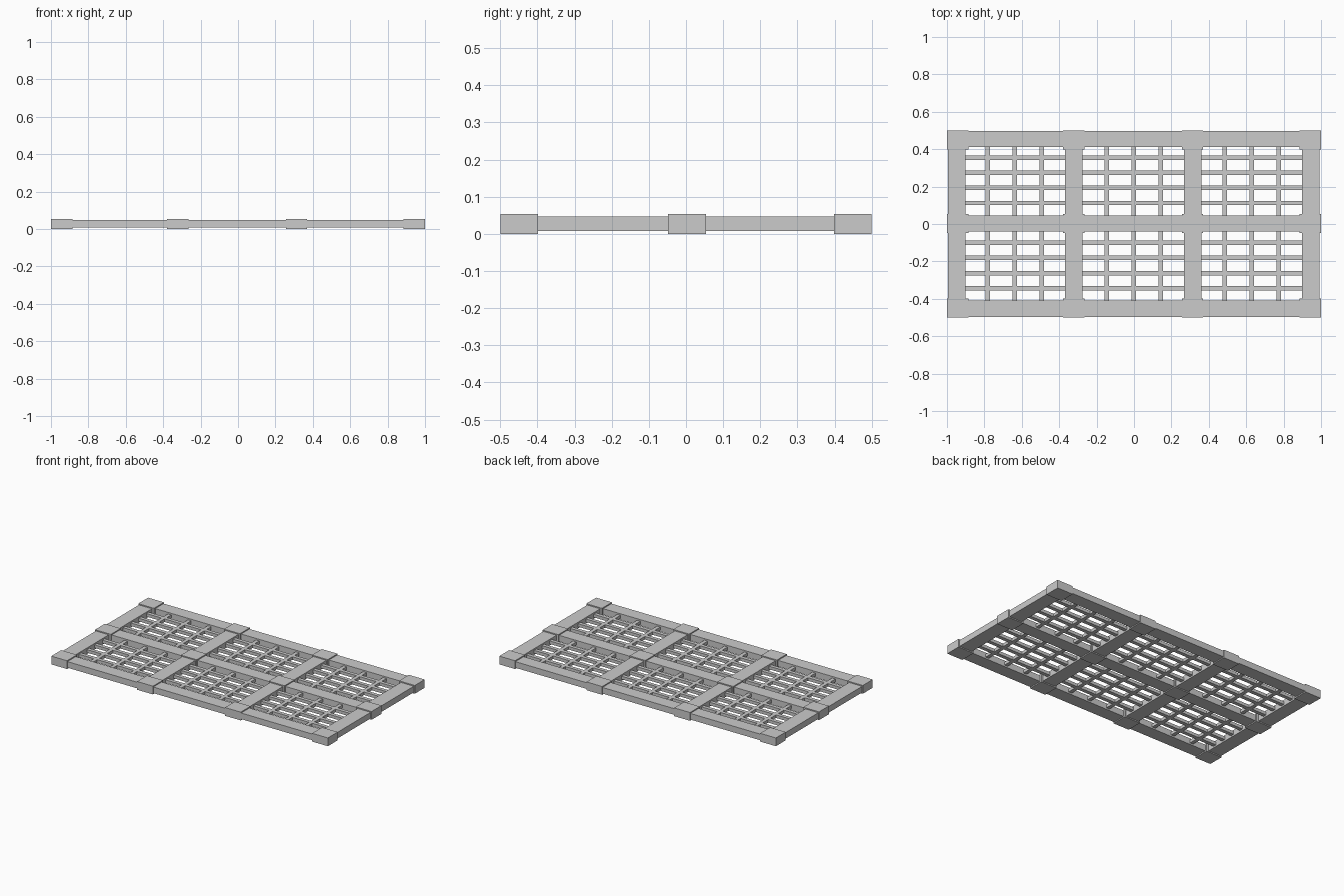
import bpy

cube = bpy.data.objects.get("Cube")
if cube:
    bpy.data.objects.remove(cube, do_unlink=True)

grey = bpy.data.materials.new("plain grey")
grey.use_nodes = True
colour = (0.6, 0.6, 0.6, 1)
grey.diffuse_color = colour
grey.node_tree.nodes["Principled BSDF"].inputs["Base Color"].default_value = colour


def box(name, x, y, z):
    """Box from (low, high) ranges on each axis."""
    bpy.ops.mesh.primitive_cube_add(size=1, location=[sum(r) / 2 for r in (x, y, z)])
    ob = bpy.context.object
    ob.name = name
    ob.scale = [r[1] - r[0] for r in (x, y, z)]
    ob.data.materials.append(grey)


def around(centre, half):
    return centre - half, centre + half


rail_x = (-0.948, -0.322, 0.313, 0.946)
rail_y = (-0.453, 0.003, 0.454)
joint_x = (-0.943, -0.322, 0.313, 0.943)
joint_y = (-0.449, 0.003, 0.449)
rail_z = (0.007, 0.047)
bar_z = (0.017, 0.037)

# Main frame rails
for x in rail_x:
    box("cross_rail", around(x, 0.047), (-0.49, 0.49), rail_z)
for y in rail_y:
    box("long_rail", (-0.99, 0.99), around(y, 0.043), rail_z)

# Thicker joint blocks where rails meet
for x in joint_x:
    for y in joint_y:
        box("joint_block", around(x, 0.057), around(y, 0.051), (0, 0.054))

# Thin lattice bars inside the openings
for centre in (-0.638, -0.002, 0.629):
    for i in (-1, 0, 1):
        box("cross_bar", around(centre + i * 0.144, 0.012), (-0.45, 0.45), bar_z)
for centre in (-0.222, 0.233):
    for i in range(4):
        box("long_bar", (-0.95, 0.95), around(centre + (i - 1.5) * 0.0805, 0.012), bar_z)
